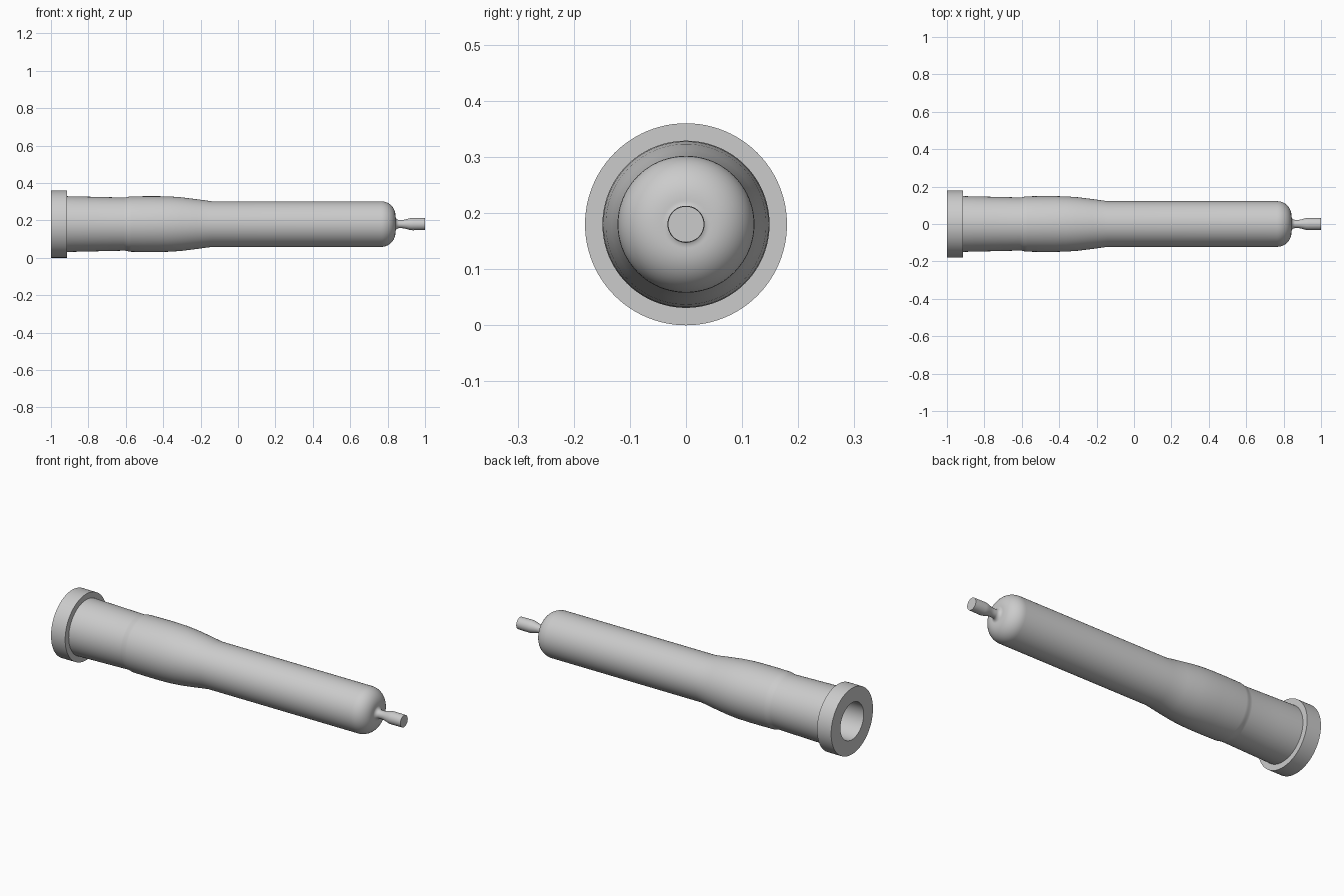
import bpy, bmesh, math

SEGMENTS = 96
AXIS_Z = 0.18

old = bpy.data.objects.get("Cube")
if old:
    bpy.data.objects.remove(old, do_unlink=True)

grey = bpy.data.materials.new("light_grey")
grey.use_nodes = True
COLOUR = (0.6, 0.6, 0.6, 1)
grey.diffuse_color = COLOUR
grey.node_tree.nodes["Principled BSDF"].inputs["Base Color"].default_value = COLOUR


def arc(cx, cr, rad, start, end, steps=10):
    """Points (x, radius) along a circular arc, angles in degrees."""
    angles = [math.radians(start + (end - start) * i / steps) for i in range(steps + 1)]
    return [(cx + rad * math.cos(a), cr + rad * math.sin(a)) for a in angles]


def ease(x0, r0, x1, r1, steps=8):
    """S-shaped blend between two radii."""
    return [(x0 + (x1 - x0) * i / steps,
             r0 + (r1 - r0) * (0.5 - 0.5 * math.cos(math.pi * i / steps)))
            for i in range(steps + 1)]


def lathe(name, profile):
    """Revolve an (x, radius) profile about the long axis."""
    bm = bmesh.new()
    verts = [bm.verts.new((x, 0, r)) for x, r in profile]
    edges = [bm.edges.new(pair) for pair in zip(verts, verts[1:])]
    bmesh.ops.spin(bm, geom=verts + edges, cent=(0, 0, 0), axis=(1, 0, 0),
                   angle=math.tau, steps=SEGMENTS, use_duplicate=False)
    bmesh.ops.remove_doubles(bm, verts=bm.verts[:], dist=1e-5)
    bmesh.ops.recalc_face_normals(bm, faces=bm.faces[:])
    mesh = bpy.data.meshes.new(name)
    bm.to_mesh(mesh)
    bm.free()
    mesh.materials.append(grey)
    obj = bpy.data.objects.new(name, mesh)
    bpy.context.collection.objects.link(obj)
    obj.location.z = AXIS_Z
    bpy.ops.object.select_all(action="DESELECT")
    obj.select_set(True)
    bpy.context.view_layer.objects.active = obj
    bpy.ops.object.shade_smooth_by_angle(angle=math.radians(30))


# Hollow sleeve: blind bore, flange, grip barrel, swelling, long tube, domed end, nozzle
bore = [(0.76, 0), (0.76, 0.1), (-1, 0.1)]
flange = [(-1, 0.18), (-0.915, 0.18)]
barrel = [(-0.915, 0.149), (-0.78, 0.146)]
swelling = ease(-0.61, 0.142, -0.57, 0.148) + [(-0.5, 0.149), (-0.42, 0.149)]
taper = [(-0.36, 0.1475), (-0.3, 0.143), (-0.22, 0.133), (-0.14, 0.122)]
dome = arc(0.765, 0.045, 0.077, 90, 0)
neck_fillet = arc(0.862, 0.042, 0.02, 180, 270)
nozzle = ease(0.875, 0.022, 0.935, 0.033) + [(1, 0.032), (1, 0)]

lathe("sleeve_body", bore + flange + barrel + swelling + taper + dome
      + neck_fillet + nozzle)
